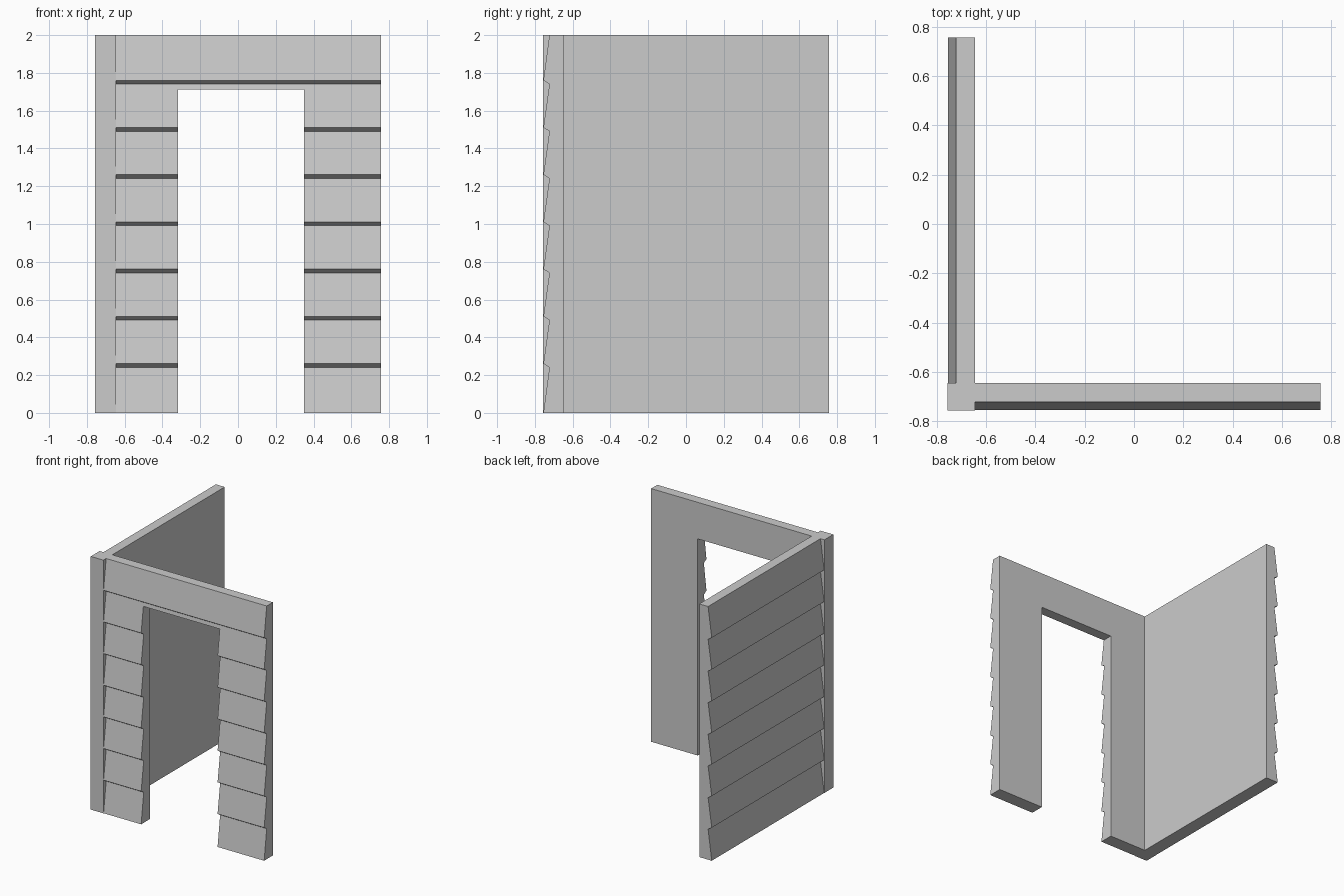
import bpy
import bmesh

if "Cube" in bpy.data.objects:
    bpy.data.objects.remove(bpy.data.objects["Cube"])

HALF = 0.757      # outer half width
INNER = -0.646    # inside face of both walls
LIP = -0.755      # lower, outer edge of each board
TUCK = -0.723     # upper, recessed edge of each board
HEIGHT, BOARDS = 2.0, 8


def prism(name, points, offset):
    """Extrude a closed polygon along an offset into a solid."""
    bm = bmesh.new()
    face = bm.faces.new([bm.verts.new(p) for p in points])
    ext = bmesh.ops.extrude_face_region(bm, geom=[face], use_keep_orig=True)
    verts = [g for g in ext["geom"] if isinstance(g, bmesh.types.BMVert)]
    bmesh.ops.translate(bm, verts=verts, vec=offset)
    bmesh.ops.recalc_face_normals(bm, faces=bm.faces)
    mesh = bpy.data.meshes.new(name)
    bm.to_mesh(mesh)
    bm.free()
    obj = bpy.data.objects.new(name, mesh)
    bpy.context.collection.objects.link(obj)
    return obj


def box(name, x0, x1, y0, y1, z0, z1):
    pts = [(x0, y0, z0), (x1, y0, z0), (x1, y1, z0), (x0, y1, z0)]
    return prism(name, pts, (0, 0, z1 - z0))


# Clapboard cross-section: depth and height, bottom to top
step = HEIGHT / BOARDS
profile = [(INNER, 0), (LIP, 0)]
for i in range(1, BOARDS):
    profile += [(TUCK, i * step - 0.009), (LIP, i * step + 0.011)]
profile += [(TUCK, HEIGHT), (INNER, HEIGHT)]

# Walls running from the corner post
run = HALF - INNER
front = prism("front_wall", [(INNER, d, z) for d, z in profile], (run, 0, 0))
prism("left_wall", [(d, INNER, z) for d, z in profile], (0, run, 0))

# Square corner post
box("corner_post", -HALF, INNER, -HALF, INNER, 0, HEIGHT)

# Doorway through the front wall
cutter = box("doorway_cutter", -0.318, 0.35, -1, -0.4, -0.2, 1.711)
cutter.hide_render = True
mod = front.modifiers.new("doorway", "BOOLEAN")
mod.operation = "DIFFERENCE"
mod.solver = "EXACT"
mod.object = cutter
bpy.context.view_layer.objects.active = front
bpy.ops.object.modifier_apply(modifier=mod.name)
bpy.data.objects.remove(cutter)
